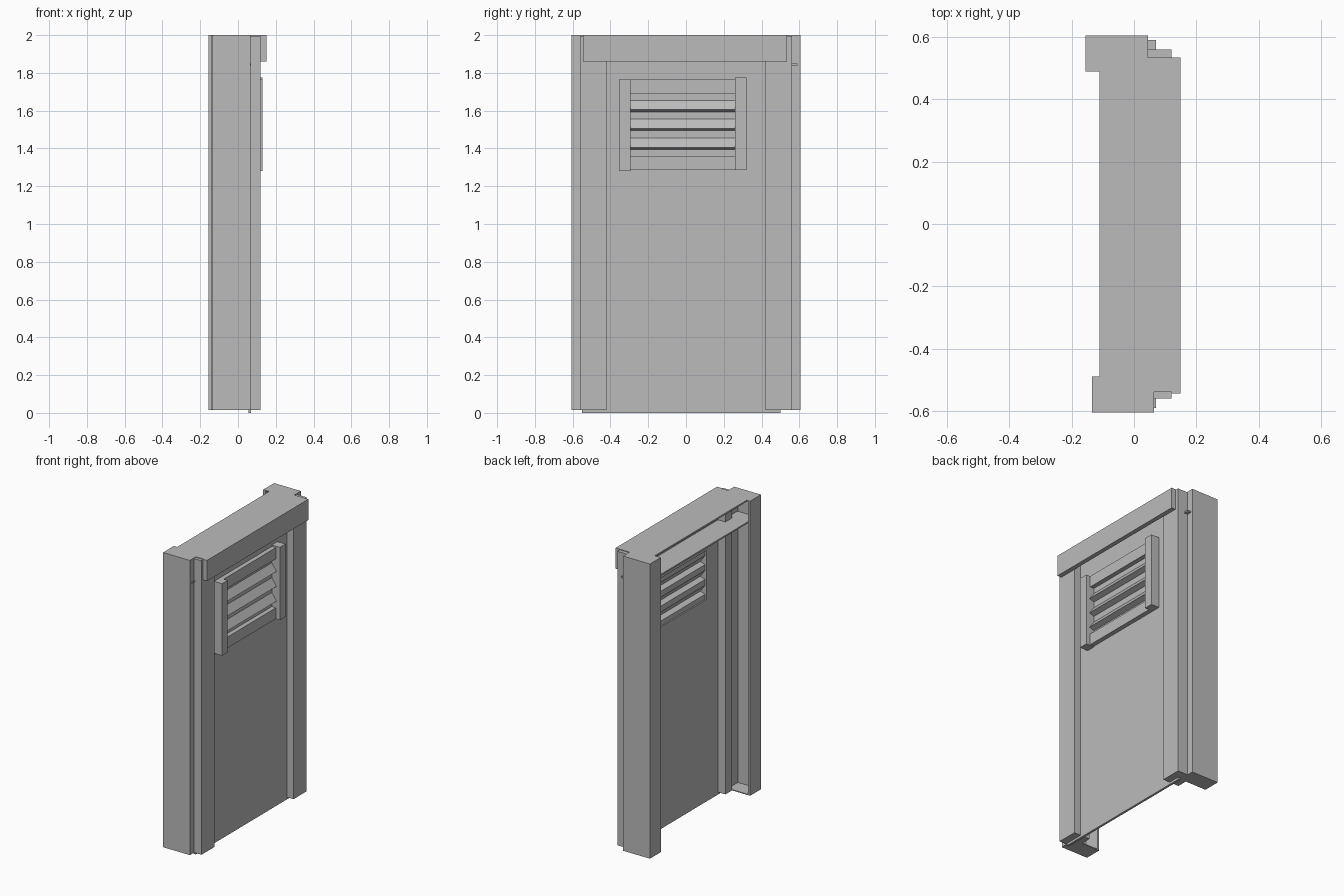
import bpy
import bmesh

cube = bpy.data.objects.get("Cube")
if cube:
    bpy.data.objects.remove(cube, do_unlink=True)

grey = bpy.data.materials.new("plain_grey")
grey.use_nodes = True
GREY = (0.5, 0.5, 0.5, 1)
grey.diffuse_color = GREY
grey.node_tree.nodes["Principled BSDF"].inputs["Base Color"].default_value = GREY


def finish(name, bm):
    bmesh.ops.recalc_face_normals(bm, faces=bm.faces)
    mesh = bpy.data.meshes.new(name)
    bm.to_mesh(mesh)
    bm.free()
    mesh.materials.append(grey)
    obj = bpy.data.objects.new(name, mesh)
    bpy.context.collection.objects.link(obj)
    return obj


def add_box(bm, xs, ys, zs):
    verts = bmesh.ops.create_cube(bm, size=1)["verts"]
    for v in verts:
        for axis, span in enumerate((xs, ys, zs)):
            v.co[axis] = (span[0] + span[1]) / 2 + v.co[axis] * abs(span[1] - span[0])


def boxes(name, *spans):
    bm = bmesh.new()
    for span in spans:
        add_box(bm, *span)
    return finish(name, bm)


def prism(name, outline, low, high, axis):
    """Extrude a closed outline along y (outline in xz) or z (outline in xy)."""
    bm = bmesh.new()
    place = (lambda a, b, t: (a, t, b)) if axis == "y" else (lambda a, b, t: (a, b, t))
    face = bm.faces.new([bm.verts.new(place(a, b, low)) for a, b in outline])
    moved = bmesh.ops.extrude_face_region(bm, geom=[face])["geom"]
    for v in moved:
        if isinstance(v, bmesh.types.BMVert):
            v.co[1 if axis == "y" else 2] = high
    return finish(name, bm)


BASE, TOP = 0.015, 2.0
PANEL = (0.055, 0.07)

# Side posts are channels open toward the middle; stepped jambs sit in front
for name, side, back in (("front", -1, -0.135), ("rear", 1, -0.155)):
    front = back + 0.2
    outer, inner = side * 0.605, side * 0.49
    channel = [(back, inner), (back, outer), (front, outer), (front, inner),
               (front - 0.035, inner), (front - 0.035, side * 0.595),
               (back + 0.015, side * 0.595), (back + 0.015, inner)]
    prism(name + "_post", channel, BASE, TOP, "z")
    boxes(name + "_post_ends",
          ((back, front), (inner, outer), (BASE, BASE + 0.006)),
          ((back, front), (inner, outer), (TOP - 0.006, TOP)))
    jamb = [(0, side * 0.42), (0.12, side * 0.42), (0.12, side * 0.56),
            (0.03, side * 0.56), (0.03, inner), (0, inner)]
    prism(name + "_jamb", jamb, BASE, 1.995, "z")

# Header: front board, top cap and inner ledge, open at the back
boxes("header_board", ((0.12, 0.15), (-0.545, 0.535), (1.86, TOP)))
boxes("header_cap", ((-0.11, 0.15), (-0.54, 0.535), (1.99, TOP)))
boxes("header_ledge", ((-0.11, 0.07), (-0.59, 0.59), (1.84, 1.85)))

# Door panel built around the vent opening
VENT_Y, VENT_Z = (-0.295, 0.26), (1.36, 1.69)
boxes("door_panel",
      (PANEL, (-0.55, 0.5), (0.005, VENT_Z[0])),
      (PANEL, (-0.55, 0.5), (VENT_Z[1], 1.99)),
      (PANEL, (-0.55, VENT_Y[0]), VENT_Z),
      (PANEL, (VENT_Y[1], 0.5), VENT_Z))
boxes("door_bottom_edge", (PANEL, (-0.55, 0.5), (0, 0.01)))

# Vent frame
boxes("vent_stiles",
      ((0.06, 0.13), (-0.355, VENT_Y[0]), (1.28, 1.765)),
      ((0.06, 0.13), (VENT_Y[1], 0.32), (1.285, 1.775)))
boxes("vent_rails",
      ((0.06, 0.1), VENT_Y, (VENT_Z[1], 1.765)),
      ((0.06, 0.1), VENT_Y, (1.285, VENT_Z[0])))

# Louvre slats: a folded sheet, each slat kicking outward at the bottom
fold = [(0.07, VENT_Z[1])]
for i in range(3):
    z = 1.6 - 0.1 * i
    fold += [(0.07, z + 0.055), (0.105, z + 0.006), (0.07, z - 0.006)]
fold.append((0.07, VENT_Z[0]))
back_side = [(x - 0.006, z) for x, z in reversed(fold)]
prism("vent_slats", fold + back_side, *VENT_Y, "y")
